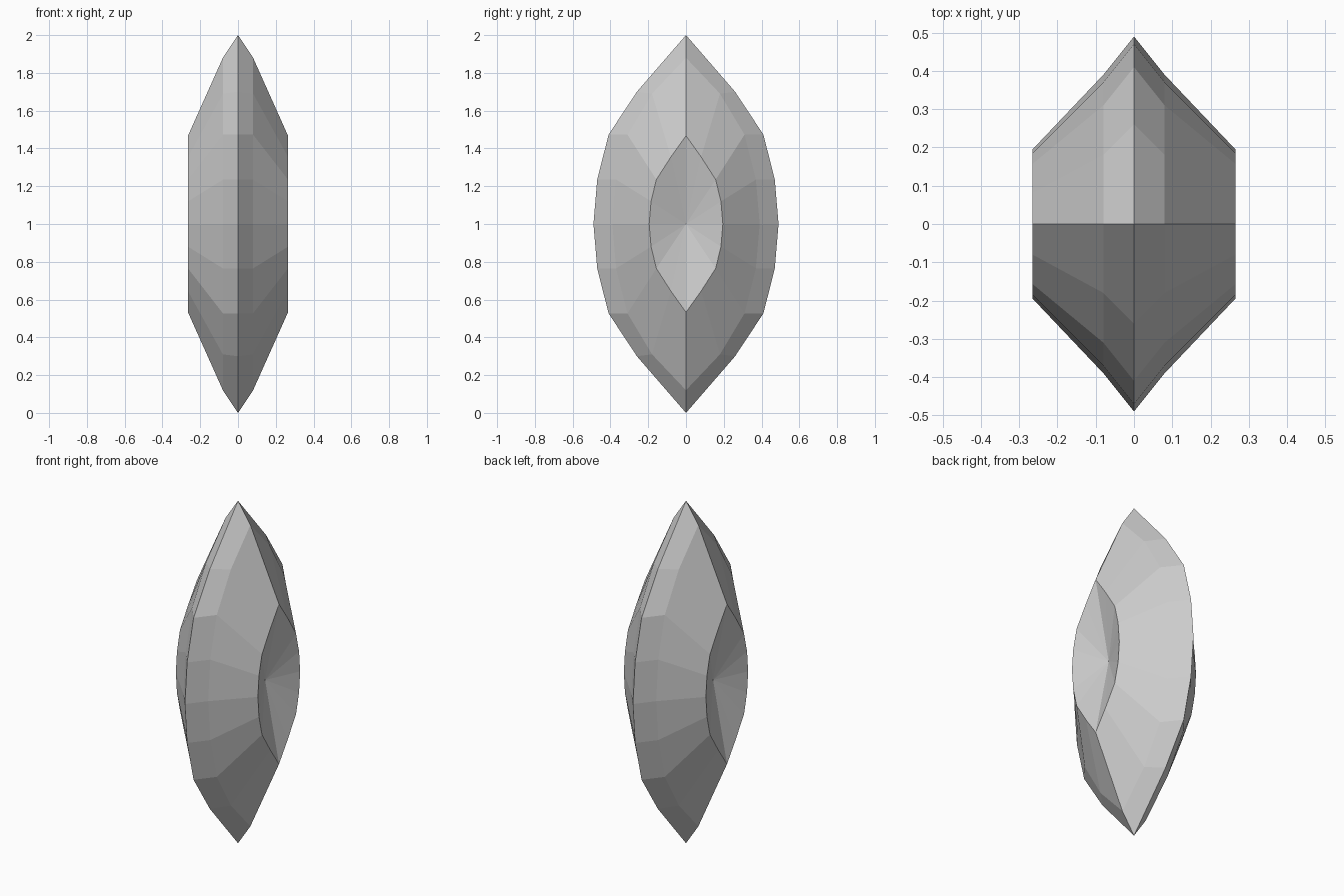
import bpy, bmesh

if "Cube" in bpy.data.objects:
    bpy.data.objects.remove(bpy.data.objects["Cube"])

# Quarter outlines (y, height above middle), from the tip to the widest point
GIRDLE = [(0, 1.0), (0.26, 0.70), (0.41, 0.473), (0.47, 0.235), (0.49, 0)]
BEVEL = [(0, 0.88), (0.18, 0.69), (0.31, 0.473), (0.37, 0.235), (0.39, 0)]
RIM = [(0, 0.467), (0.08, 0.355), (0.157, 0.235), (0.185, 0.12), (0.195, 0)]


def full_loop(q):
    """Mirror a quarter outline into a closed loop."""
    half = q + [(y, -z) for y, z in q[-2::-1]]
    return half + [(-y, z) for y, z in half[-2:0:-1]]


bm = bmesh.new()


def ring(x, quarter):
    return [bm.verts.new((x, y, z + 1)) for y, z in full_loop(quarter)]


# Faceted shell: stacked almond rings from one side to the other
rings = [ring(-0.265, RIM), ring(-0.08, BEVEL), ring(0, GIRDLE),
         ring(0.08, BEVEL), ring(0.265, RIM)]
n = len(rings[0])
for a, b in zip(rings, rings[1:]):
    for i in range(n):
        j = (i + 1) % n
        bm.faces.new((a[i], a[j], b[j], b[i]))

# Sunken cone-shaped dish on each side
for loop, x in ((rings[0], -0.175), (rings[-1], 0.175)):
    centre = bm.verts.new((x, 0, 1))
    for i in range(n):
        bm.faces.new((loop[i], loop[(i + 1) % n], centre))

bmesh.ops.recalc_face_normals(bm, faces=bm.faces)
mesh = bpy.data.meshes.new("faceted_gem")
bm.to_mesh(mesh)
bm.free()
gem = bpy.data.objects.new("faceted_gem", mesh)
bpy.context.collection.objects.link(gem)
